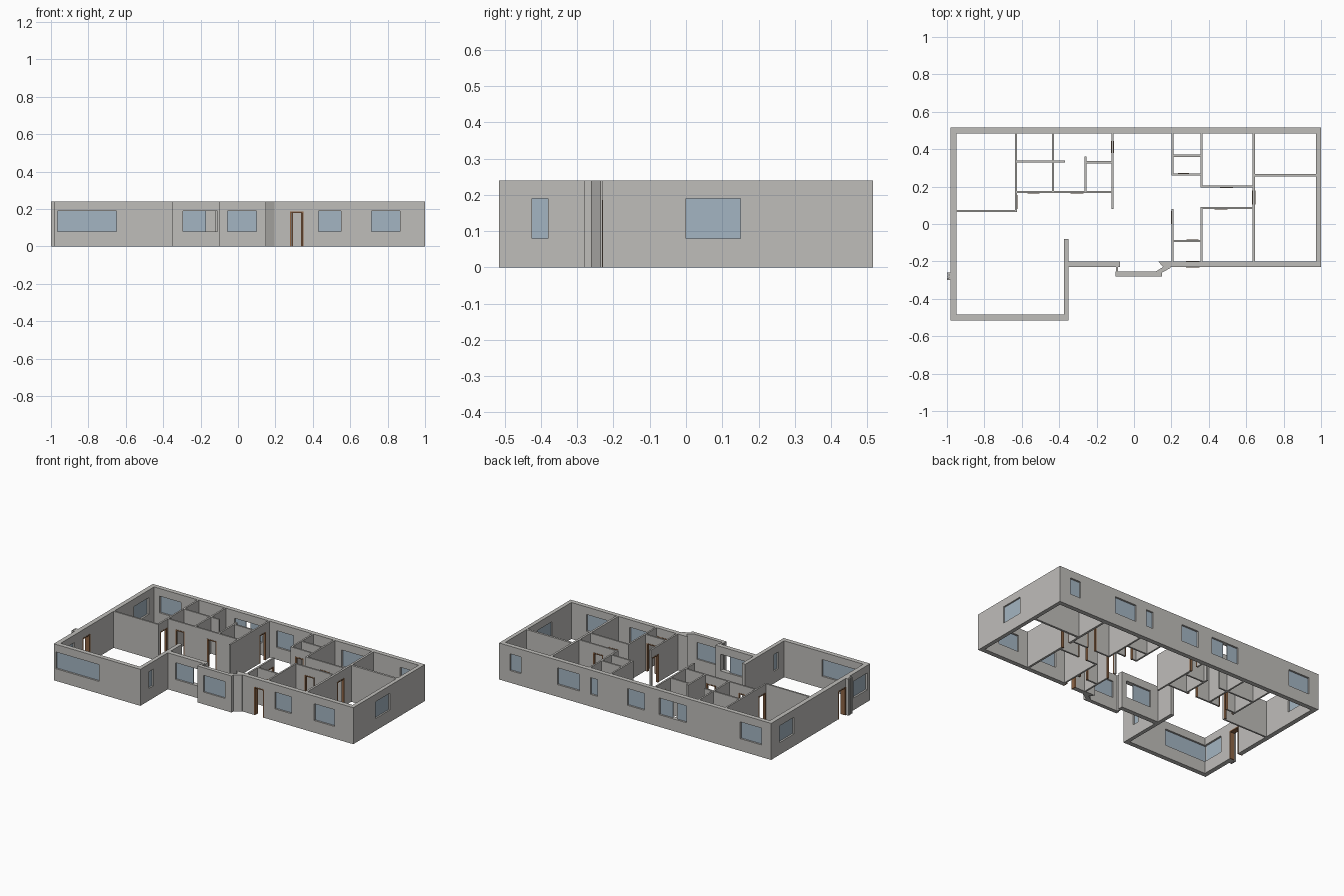
import bpy, bmesh
from mathutils import Matrix, Vector

if "Cube" in bpy.data.objects:
    bpy.data.objects.remove(bpy.data.objects["Cube"])

HEIGHT, SILL, HEAD, DOOR = 0.24, 0.08, 0.19, 0.185
THIN = 0.011


def material(name, rgb):
    m = bpy.data.materials.new(name)
    m.use_nodes = True
    m.diffuse_color = (*rgb, 1)
    m.node_tree.nodes["Principled BSDF"].inputs["Base Color"].default_value = (*rgb, 1)
    return m


PLASTER = material("grey plaster", (0.52, 0.51, 0.49))
GLASS = material("pale blue glass", (0.37, 0.46, 0.54))
WOOD = material("brown wood", (0.27, 0.13, 0.06))


def finish(bm, name, mat):
    mesh = bpy.data.meshes.new(name)
    bm.to_mesh(mesh)
    bm.free()
    mesh.materials.append(mat)
    bpy.context.collection.objects.link(bpy.data.objects.new(name, mesh))


def boxes(name, mat, spans):
    """One object from boxes given as (x0, x1, y0, y1, z0, z1)."""
    bm = bmesh.new()
    for x0, x1, y0, y1, z0, z1 in spans:
        place = Matrix.Translation(((x0 + x1) / 2, (y0 + y1) / 2, (z0 + z1) / 2))
        size = Matrix.Diagonal((x1 - x0, y1 - y0, z1 - z0, 1))
        bmesh.ops.create_cube(bm, size=1, matrix=place @ size)
    finish(bm, name, mat)


def prism(name, outline):
    bm = bmesh.new()
    face = bm.faces.new([bm.verts.new((x, y, 0)) for x, y in outline])
    top = bmesh.ops.extrude_face_region(bm, geom=[face])["geom"]
    verts = [v for v in top if isinstance(v, bmesh.types.BMVert)]
    bmesh.ops.translate(bm, verts=verts, vec=Vector((0, 0, HEIGHT)))
    bmesh.ops.recalc_face_normals(bm, faces=bm.faces)
    finish(bm, name, PLASTER)


def wall(name, axis, pos, start, end, thick=THIN, windows=(), doors=()):
    """Wall along an axis, centred on pos. Windows: (a, b, *glass panes)."""
    def span(a, b, z0, z1, t=thick):
        across = (pos - t / 2, pos + t / 2)
        return (a, b, *across, z0, z1) if axis == "x" else (*across, a, b, z0, z1)

    solid, panes, frames = [], [], []
    holes = [(w[0], w[1], SILL, HEAD) for w in windows]
    holes += [(a, b, 0, DOOR) for a, b in doors]
    edge = start
    for a, b, low, high in sorted(holes):
        if a > edge:
            solid.append(span(edge, a, 0, HEIGHT))
        if low:
            solid.append(span(a, b, 0, low))
        solid.append(span(a, b, high, HEIGHT))
        edge = b
    if end > edge:
        solid.append(span(edge, end, 0, HEIGHT))
    boxes(name, PLASTER, solid)

    for a, b, *glass in windows:
        panes += [span(p, q, SILL, HEAD, 0.006) for p, q in glass or [(a, b)]]
    if panes:
        boxes(name + "_glass", GLASS, panes)

    # Jambs and head of each door frame
    lip, t = 0.007, thick + 0.003
    for a, b in doors:
        frames += [span(a, a + lip, 0, DOOR, t), span(b - lip, b, 0, DOOR, t),
                   span(a + lip, b - lip, DOOR - lip, DOOR, t)]
    if frames:
        boxes(name + "_door_frame", WOOD, frames)


# Outer walls
wall("back_wall", "x", 0.5, -0.98, 1, 0.03, windows=[
    (-0.91, -0.755), (-0.365, -0.165, (-0.365, -0.29), (-0.258, -0.165)),
    (-0.06, 0.065), (0.285, 0.335), (0.415, 0.575), (0.84, 0.92)])
wall("right_side_wall", "y", -0.965, -0.485, 0.485, 0.03,
     windows=[(-0.485, -0.34), (0.275, 0.43)], doors=[(-0.26, -0.18)])
wall("left_side_wall", "y", 0.987, -0.2, 0.485, 0.026, windows=[(0, 0.15)])
wall("wing_front_wall", "x", -0.5, -0.98, -0.35, 0.03, windows=[(-0.965, -0.65)])
wall("wing_inner_wall", "y", -0.3625, -0.485, -0.08, 0.025, windows=[(-0.425, -0.38)])
wall("front_wall_middle", "x", -0.215, -0.35, -0.075, 0.03,
     windows=[(-0.295, -0.11, (-0.295, -0.17))])
wall("front_wall_left", "x", -0.215, 0.195, 1, 0.03,
     windows=[(0.43, 0.55), (0.715, 0.865)], doors=[(0.278, 0.35)])

# Bay and its slanted corner
wall("bay_wall", "x", -0.2675, -0.1, 0.15, 0.025, windows=[(-0.055, 0.1)])
wall("bay_side", "y", -0.09, -0.255, -0.23)
prism("bay_corner", [(0.115, -0.255), (0.15, -0.26), (0.195, -0.235),
                     (0.195, -0.2), (0.13, -0.2), (0.155, -0.23)])

# Grooved pier beside the side entrance
boxes("entrance_pier", PLASTER, [(-1, -0.98, y, y + 0.01, 0, HEIGHT)
                                 for y in (-0.3, -0.285, -0.27)]
      + [(-0.99, -0.98, -0.3, -0.26, 0, HEIGHT)])

# Partitions on the right half of the house
wall("study_front", "x", 0.07, -0.95, -0.625)
wall("study_side", "y", -0.63, 0.07, 0.485, doors=[(0.08, 0.155)])
wall("hall_wall", "x", 0.17, -0.625, -0.11, doors=[(-0.57, -0.505), (-0.34, -0.27)])
wall("bath_divider", "y", -0.433, 0.175, 0.485)
wall("bath_cross_wall", "x", 0.335, -0.625, -0.37)
wall("closet_side", "y", -0.26, 0.175, 0.36)
wall("closet_back", "x", 0.33, -0.255, -0.12)
wall("living_divider", "y", -0.115, 0.08, 0.485, doors=[(0.38, 0.445)])

# Partitions on the left half of the house
wall("store_side", "y", 0.205, 0.265, 0.485)
wall("store_front", "x", 0.265, 0.2, 0.355, doors=[(0.235, 0.295)])
wall("store_middle", "x", 0.365, 0.21, 0.355)
wall("bedroom_side", "y", 0.36, 0.195, 0.485)
wall("bedroom_front", "x", 0.2, 0.365, 0.635, doors=[(0.46, 0.53)])
wall("bedroom_divider", "y", 0.64, -0.2, 0.485, 0.014, doors=[(0.105, 0.18)])
wall("front_bedroom_back", "x", 0.085, 0.355, 0.635, doors=[(0.43, 0.5)])
wall("front_bedroom_side", "y", 0.36, -0.2, 0.08)
wall("entry_side", "y", 0.205, -0.2, 0.08, doors=[(0, 0.07)])
wall("entry_back", "x", -0.09, 0.21, 0.355, doors=[(0.28, 0.345)])
wall("end_bedroom_divider", "x", 0.26, 0.645, 0.975, 0.014)
